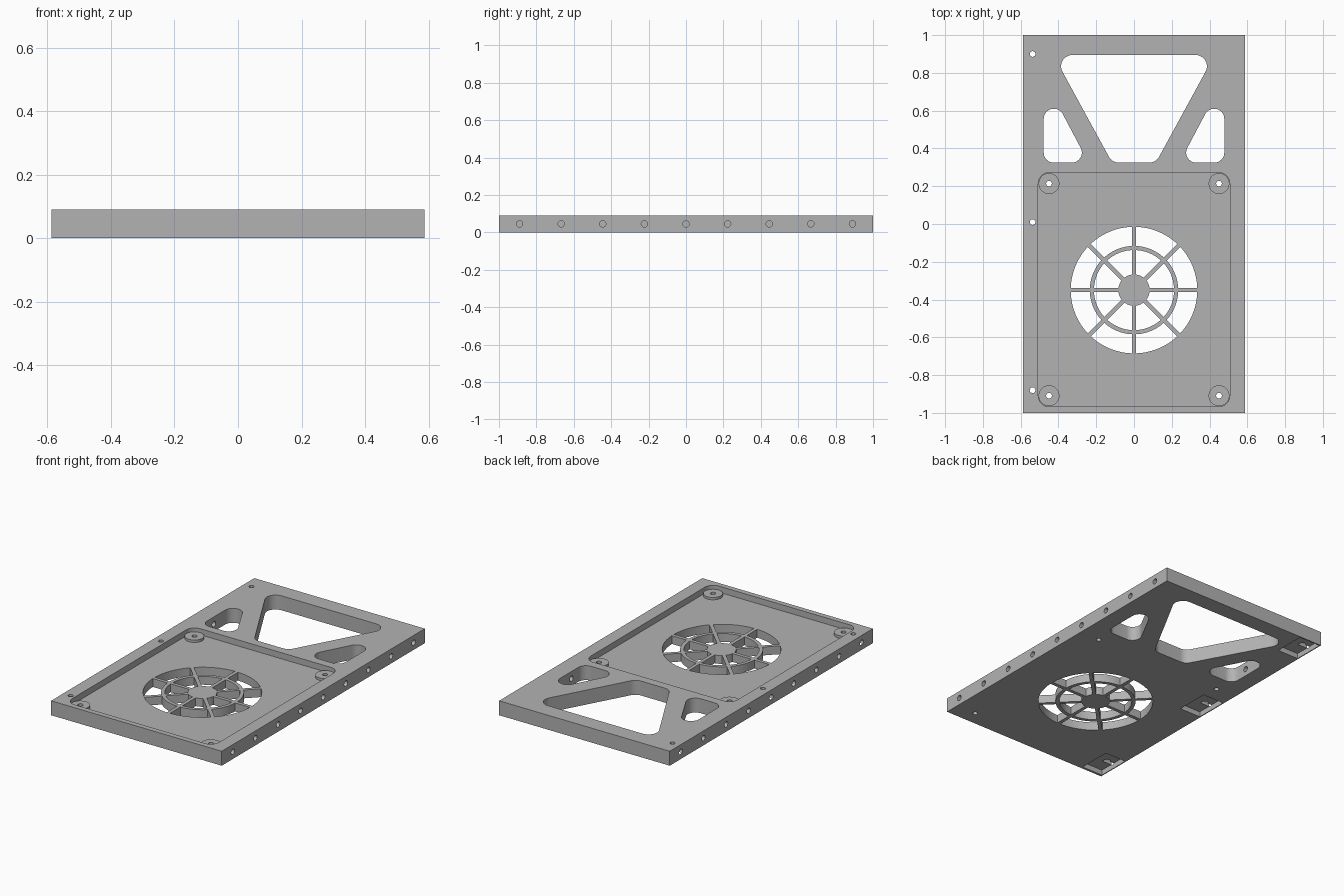
import bpy, bmesh, math
from mathutils import Vector, Matrix

old = bpy.data.objects.get("Cube")
if old:
    bpy.data.objects.remove(old, do_unlink=True)

W, L, H = 0.588, 1.0, 0.09          # half width, half length, height
FLOOR, BOSS_TOP, MID = 0.052, 0.067, 0.045
FAN = Vector((0, -0.35))

grey = bpy.data.materials.new("plain grey")
grey.use_nodes = True
color = (0.45, 0.45, 0.45, 1)
grey.diffuse_color = color
grey.node_tree.nodes["Principled BSDF"].inputs["Base Color"].default_value = color


def prism(bm, pts, z0, z1, matrix=Matrix()):
    """Closed prism over a flat outline."""
    low = [bm.verts.new(matrix @ Vector((p[0], p[1], z0))) for p in pts]
    top = [bm.verts.new(matrix @ Vector((p[0], p[1], z1))) for p in pts]
    bm.faces.new(low[::-1])
    bm.faces.new(top)
    for i in range(len(pts)):
        j = (i + 1) % len(pts)
        bm.faces.new((low[i], low[j], top[j], top[i]))


def rect(x0, x1, y0, y1):
    return [(x0, y0), (x1, y0), (x1, y1), (x0, y1)]


def arc(c, r, a0, a1, n):
    return [(c[0] + r * math.cos(a0 + (a1 - a0) * i / n),
             c[1] + r * math.sin(a0 + (a1 - a0) * i / n)) for i in range(n + 1)]


def circle(x, y, r, n=32):
    return arc((x, y), r, 0, math.tau, n)[:-1]


def rounded(corners, r, n=10):
    """Round every corner of a convex counter-clockwise outline."""
    out = []
    for i, p in enumerate(corners):
        p = Vector(p)
        a = (Vector(corners[i - 1]) - p).normalized()
        b = (Vector(corners[(i + 1) % len(corners)]) - p).normalized()
        half = a.angle(b) / 2
        c = p + (a + b).normalized() * (r / math.sin(half))
        start = math.atan2(-a.x, a.y) + math.pi
        foot = p + a * (r / math.tan(half)) - c
        start = math.atan2(foot.y, foot.x)
        out += arc(c, r, start, start + math.pi - 2 * half, n)
    return out


def make(name, bm):
    bmesh.ops.recalc_face_normals(bm, faces=bm.faces)
    mesh = bpy.data.meshes.new(name)
    bm.to_mesh(mesh)
    bm.free()
    mesh.materials.append(grey)
    ob = bpy.data.objects.new(name, mesh)
    bpy.context.collection.objects.link(ob)
    return ob


def cut(ob, cutter):
    mod = ob.modifiers.new("cut", 'BOOLEAN')
    mod.operation, mod.solver, mod.object = 'DIFFERENCE', 'EXACT', cutter
    bpy.context.view_layer.objects.active = ob
    bpy.ops.object.modifier_apply(modifier=mod.name)


# Main plate
bm = bmesh.new()
prism(bm, rect(-W, W, -L, L), 0, H)
plate = make("base_plate", bm)

# Shallow tray recess
bm = bmesh.new()
prism(bm, rounded(rect(-0.507, 0.507, -0.967, 0.272), 0.058), FLOOR, H + 0.1)
recess = make("recess_cutter", bm)

# Mounting bosses in the tray corners
boss_spots = [(x, y) for x in (-0.45, 0.45) for y in (-0.909, 0.214)]
bm = bmesh.new()
for x, y in boss_spots:
    prism(bm, circle(x, y, 0.055, 48), FLOOR - 0.01, BOSS_TOP)
bosses = make("mounting_bosses", bm)

# Vertical openings: frame windows, screw holes and fan grille
bm = bmesh.new()
shapes = [rounded([(-0.116, 0.325), (0.116, 0.325), (0.427, 0.895), (-0.427, 0.895)], 0.06)]
side = [(0.241, 0.325), (0.478, 0.325), (0.478, 0.61), (0.392, 0.61)]
shapes.append(rounded(side, 0.053))
shapes.append(rounded([(-x, y) for x, y in reversed(side)], 0.053))
edge_holes = [(-0.537, y) for y in (-0.88, 0.01, 0.9)]
shapes += [circle(x, y, 0.015, 24) for x, y in boss_spots + edge_holes]
half_spoke = 0.011
for k in range(8):
    for r0, r1 in ((0.083, 0.212), (0.234, 0.335)):
        d0, d1 = math.asin(half_spoke / r0), math.asin(half_spoke / r1)
        a0, a1 = k * math.pi / 4, (k + 1) * math.pi / 4
        shapes.append(arc(FAN, r1, a0 + d1, a1 - d1, 12)
                      + arc(FAN, r0, a1 - d0, a0 + d0, 8))
for s in shapes:
    prism(bm, s, -0.1, H + 0.1)
openings = make("opening_cutter", bm)

# Blind holes along both long sides; the ones beside the windows break through
bm = bmesh.new()
for sx in (-1, 1):
    for i in range(-4, 5):
        depth = 0.14 if i == 2 else 0.072
        turn = Matrix.Translation((sx * W, i * 0.2225, MID)) @ Matrix.Rotation(
            -sx * math.pi / 2, 4, 'Y')
        prism(bm, circle(0, 0, 0.017, 24), -0.05, depth, turn)
side_holes = make("side_hole_cutter", bm)

# Square pockets under the edge holes
bm = bmesh.new()
for x, y in edge_holes:
    prism(bm, rect(-W + 0.006, -0.435, max(y - 0.105, -0.992), min(y + 0.105, 0.992)),
          -0.1, 0.033)
pockets = make("pocket_cutter", bm)

for cutter in (recess, openings, side_holes, pockets):
    cut(plate, cutter)
cut(bosses, openings)
for cutter in (recess, openings, side_holes, pockets):
    bpy.data.objects.remove(cutter, do_unlink=True)

# Smooth round walls, crisp edges
for ob in (plate, bosses):
    bpy.ops.object.select_all(action='DESELECT')
    ob.select_set(True)
    bpy.context.view_layer.objects.active = ob
    bpy.ops.object.shade_smooth_by_angle(angle=math.radians(30))
